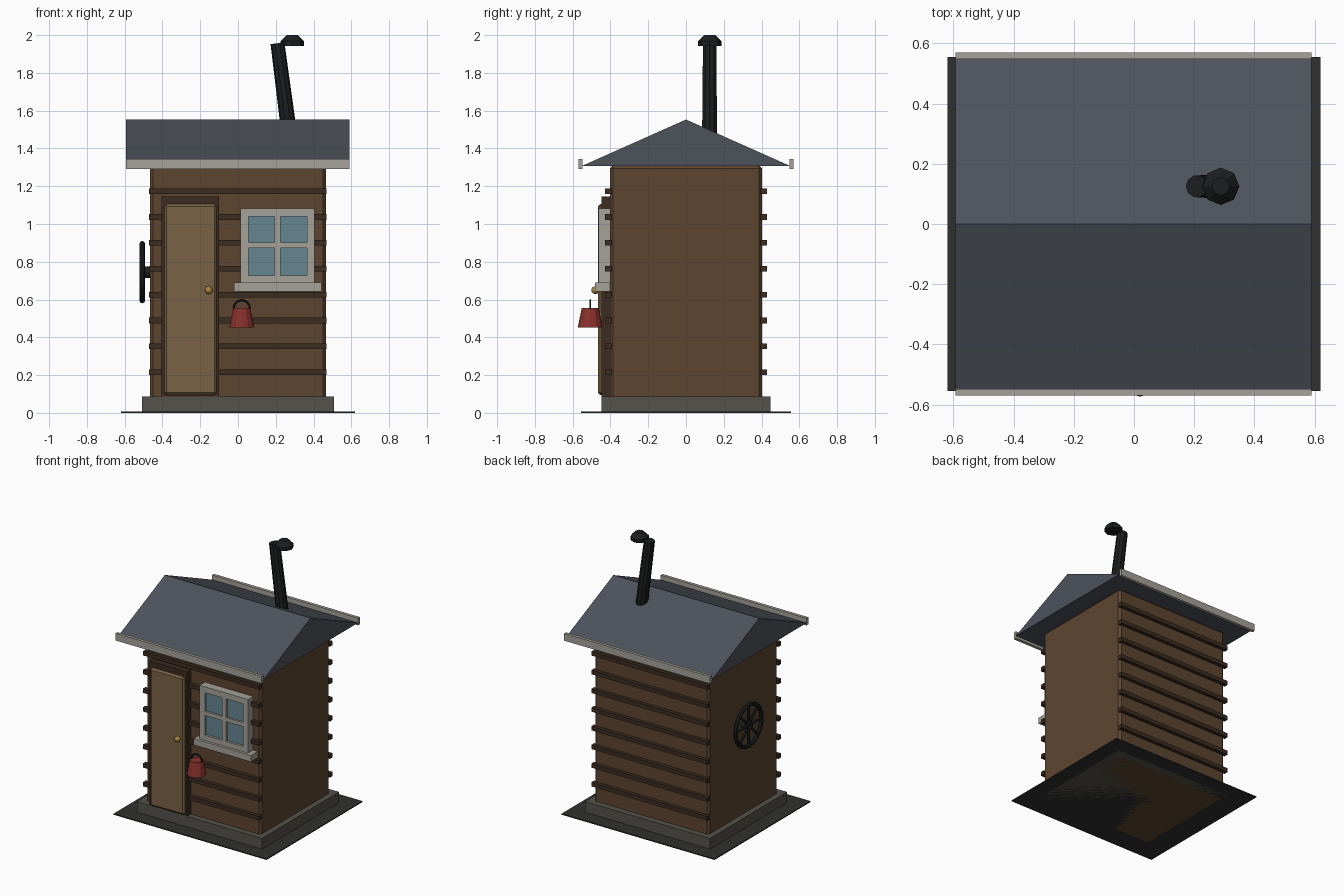
import bpy, math
from mathutils import Vector

if "Cube" in bpy.data.objects:
    bpy.data.objects.remove(bpy.data.objects["Cube"])

mats = {}
COL = {"earth": (.03, .03, .028), "stone": (.09, .085, .07), "wood": (.11, .06, .03),
       "batten": (.045, .025, .015), "door": (.19, .125, .06), "pale": (.38, .36, .32),
       "glass": (.13, .24, .28), "slate": (.075, .085, .105), "iron": (.012, .013, .014),
       "brass": (.4, .24, .05), "red": (.25, .03, .025)}


def paint(o, name, col):
    if col not in mats:
        mats[col] = bpy.data.materials.new(col)
        mats[col].diffuse_color = (*COL[col], 1)
    o.name = name
    o.data.materials.append(mats[col])
    return o


def box(name, x, y, z, col, bevel=0):
    """Box from (min, max) pairs."""
    bpy.ops.mesh.primitive_cube_add(size=1, location=[sum(p) / 2 for p in (x, y, z)])
    o = bpy.context.object
    o.scale = [p[1] - p[0] for p in (x, y, z)]
    bpy.ops.object.transform_apply(location=False, rotation=False, scale=True)
    if bevel:
        m = o.modifiers.new("bevel", "BEVEL")
        m.width, m.segments = bevel, 1
    return paint(o, name, col)


def cone(name, a, b, r1, r2, n, col):
    """Tapered cylinder between two points."""
    a, b = Vector(a), Vector(b)
    bpy.ops.mesh.primitive_cone_add(vertices=n, radius1=r1, radius2=r2, depth=(b - a).length,
                                    location=(a + b) / 2,
                                    rotation=(b - a).to_track_quat('Z', 'Y').to_euler())
    return paint(bpy.context.object, name, col)


def torus(name, loc, rot, R, r, n, m, col):
    bpy.ops.mesh.primitive_torus_add(location=loc, rotation=rot, major_radius=R, minor_radius=r,
                                     major_segments=n, minor_segments=m)
    bpy.ops.object.shade_smooth_by_angle()
    return paint(bpy.context.object, name, col)


# ground, foundation, walls
box("ground", (-.62, .62), (-.555, .555), (0, .008), "earth")
box("foundation", (-.507, .507), (-.447, .447), (0, .086), "stone")
box("walls", (-.465, .465), (-.402, .402), (0, 1.31), "wood", .015)

# horizontal battens on front and back
for i in range(8):
    z = .215 + i * .137
    for s, side in ((-1, "front"), (1, "back")):
        box(f"batten_{side}_{i}", (-.472, .468), sorted((s * .395, s * .428)),
            (z - .015, z + .015), "batten")

# roof prism
me = bpy.data.meshes.new("roof")
v = [(x, y, z) for x in (-.593, .589) for y, z in ((-.55, 1.308), (.55, 1.308), (0, 1.553))]
me.from_pydata(v, [], [(0, 2, 1), (3, 4, 5), (0, 1, 4, 3), (0, 3, 5, 2), (1, 2, 5, 4)])
roof = bpy.data.objects.new("roof", me)
bpy.context.collection.objects.link(roof)
paint(roof, "roof", "slate")
for s, side in ((-1, "front"), (1, "back")):
    box(f"fascia_{side}", (-.593, .589), sorted((s * .548, s * .57)), (1.29, 1.343), "pale")

# door
box("door_frame", (-.405, -.1), (-.448, -.39), (.086, 1.145), "batten")
box("door", (-.39, -.113), (-.467, -.42), (.095, 1.105), "door", .012)
bpy.ops.mesh.primitive_uv_sphere_add(segments=12, ring_count=8, radius=.021, location=(-.155, -.48, .65))
bpy.ops.object.shade_smooth_by_angle()
paint(bpy.context.object, "door_knob", "brass")

# window
for side, x in (("left", (.013, .055)), ("right", (.365, .405))):
    box(f"window_frame_{side}", x, (-.463, -.395), (.69, 1.083), "pale")
for side, z in (("top", (1.04, 1.083)), ("bottom", (.685, .728))):
    box(f"window_frame_{side}", (.055, .365), (-.463, -.395), z, "pale")
box("window_glass", (.05, .37), (-.447, -.4), (.72, 1.045), "glass")
box("muntin_vertical", (.193, .226), (-.463, -.43), (.725, 1.045), "pale")
box("muntin_horizontal", (.05, .37), (-.461, -.43), (.872, .902), "pale")
box("window_sill", (-.022, .442), (-.482, -.4), (.643, .69), "pale")

# upturned bucket with handle
cone("bucket", (.02, -.507, .453), (.02, -.507, .555), .066, .045, 12, "red")
torus("bucket_handle", (.02, -.507, .555), (math.pi / 2, 0, 0), .042, .006, 20, 6, "iron")

# spoked wheel on the left wall
wc = Vector((-.507, 0, .745))
torus("wheel_rim", wc, (0, math.pi / 2, 0), .15, .015, 24, 8, "iron")
cone("wheel_hub", wc - Vector((.015, 0, 0)), wc + Vector((.045, 0, 0)), .03, .03, 12, "iron")
for i in range(4):
    a = i * math.pi / 4
    d = Vector((0, math.cos(a), math.sin(a))) * .15
    cone(f"wheel_spoke_{i}", wc - d, wc + d, .009, .009, 6, "iron")

# leaning chimney and cap
cone("chimney", (.289, .125, 1.34), (.209, .125, 1.957), .043, .037, 10, "iron")
cone("chimney_cap_rim", (.288, .125, 1.943), (.288, .125, 1.968), .062, .062, 8, "iron")
cone("chimney_cap_top", (.288, .125, 1.968), (.288, .125, 2.0), .062, .03, 8, "iron")

for m in bpy.data.materials:
    if m.users and not m.is_grease_pencil:
        m.use_nodes = True
        m.node_tree.nodes["Principled BSDF"].inputs["Base Color"].default_value = m.diffuse_color
